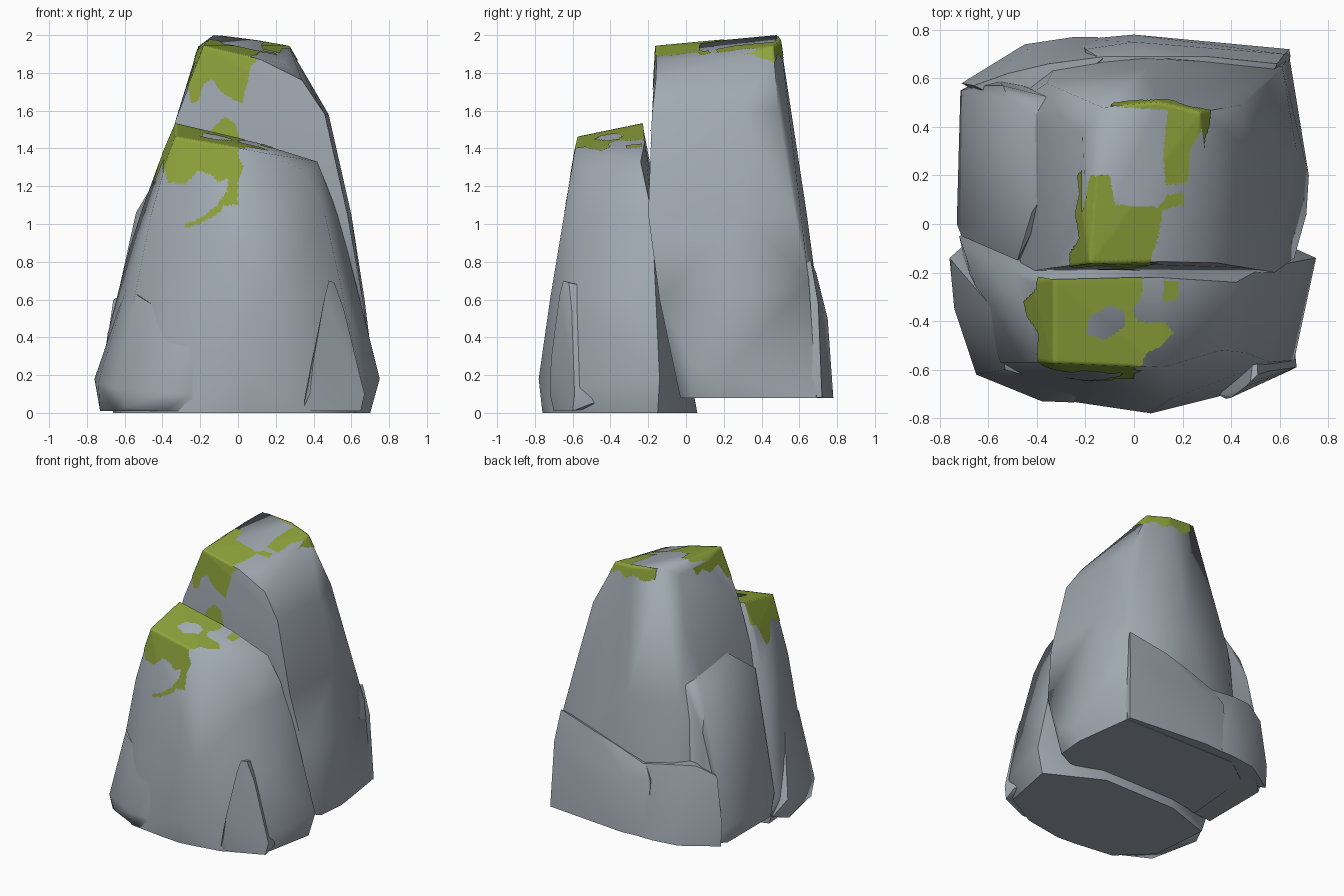
import bpy, bmesh, math


def material(name, rgb):
    m = bpy.data.materials.new(name)
    m.diffuse_color = (*rgb, 1)
    return m


STONE = material("grey stone", (0.355, 0.40, 0.445))
MOSS = material("green moss", (0.28, 0.37, 0.045))


def hull(points):
    """Convex chunk of stone around the given corner points."""
    bm = bmesh.new()
    for p in points:
        bm.verts.new(p)
    bmesh.ops.convex_hull(bm, input=bm.verts[:])
    bmesh.ops.delete(bm, geom=[v for v in bm.verts if not v.link_faces], context='VERTS')
    bmesh.ops.recalc_face_normals(bm, faces=bm.faces[:])
    return bm


def finish(bm, name, mat, angle):
    me = bpy.data.meshes.new(name)
    bm.to_mesh(me)
    bm.free()
    me.materials.append(mat)
    ob = bpy.data.objects.new(name, me)
    bpy.context.collection.objects.link(ob)
    bpy.ops.object.select_all(action='DESELECT')
    ob.select_set(True)
    bpy.context.view_layer.objects.active = ob
    bpy.ops.object.shade_smooth_by_angle(angle=math.radians(angle))
    return ob


def stone(name, points, angle=40):
    return finish(hull(points), name, STONE, angle)


def inside(u, v, poly):
    hit = False
    for (a, b), (c, d) in zip(poly, poly[1:] + poly[:1]):
        if (b > v) != (d > v) and u < (c - a) * (v - b) / (d - b) + a:
            hit = not hit
    return hit


def moss(name, points, patches, low):
    """Thin moss skin: a fine copy of the stone, kept only inside the patch outlines.
    Patches per facing direction; overlapping outlines make holes."""
    bm = hull(points)
    bmesh.ops.bisect_plane(bm, geom=bm.verts[:] + bm.edges[:] + bm.faces[:],
                           plane_co=(0, 0, low), plane_no=(0, 0, -1), clear_outer=True)
    bmesh.ops.triangulate(bm, faces=bm.faces[:])
    for _ in range(9):
        long_edges = [e for e in bm.edges if e.calc_length() > 0.02]
        if not long_edges or len(bm.faces) > 60000:
            break
        bmesh.ops.subdivide_edges(bm, edges=long_edges, cuts=1)
        bmesh.ops.triangulate(bm, faces=[f for f in bm.faces if len(f.verts) > 3])
    bm.normal_update()
    drop = []
    for f in bm.faces:
        c, n = f.calc_center_median(), f.normal
        if n.z > 0.6:
            key, u, v = "top", c.x, c.y
        elif abs(n.y) > abs(n.x):
            key, u, v = ("front" if n.y < 0 else "back"), c.x, c.z
        else:
            key, u, v = ("left" if n.x < 0 else "right"), c.y, c.z
        if sum(inside(u, v, p) for p in patches.get(key, [])) % 2 == 0:
            drop.append(f)
    for v, n in [(v, v.normal.copy()) for v in bm.verts]:
        v.co += n * 0.004
    bmesh.ops.delete(bm, geom=drop, context='FACES')
    finish(bm, name, MOSS, 80)


# Tall back rock
back_pts = [
    (-0.55, 0, .08), (-0.5, .55, .08), (-0.3, .70, .08), (.64, .69, .08), (.70, .25, .08),
    (.68, .03, .08), (.55, -.03, .08), (.72, .2, .2), (.71, .04, .25),
    (.66, -.14, .6), (.67, .3, .6), (-.55, .45, .7), (.61, .65, .7), (.1, .68, .75),
    (.58, -.2, 1.05), (.60, .3, 1.05), (.55, .58, 1.05), (.05, .64, 1.05), (-.36, .58, 1.05), (-.46, .4, 1.05),
    (-.46, -.2, 1.05), (.46, -.18, 1.58), (.48, .3, 1.58), (.44, .49, 1.6), (.05, .56, 1.55), (-.31, .45, 1.58),
    (-.33, -.18, 1.55), (.34, -.16, 1.76), (.34, .46, 1.78), (-.25, -.17, 1.75),
    (-.18, -.16, 1.94), (.12, -.155, 1.87), (.24, -.1, 1.85), (.27, .46, 1.94), (.1, .5, 1.97),
    (-.13, .48, 2.0), (-.21, .38, 1.94), (-.21, .05, 1.92)]
stone("tall_back_rock", back_pts, 46)

# Shorter front rock
front_pts = [
    (-.4, -.71, 0), (-.1, -.75, 0), (.05, -.76, 0), (.35, -.71, 0), (.62, -.56, 0), (.70, -.15, 0), (.3, .06, 0),
    (-.3, .06, 0), (-.66, -.06, 0), (-.62, -.5, 0), (.07, -.78, .18), (.75, -.14, .18), (.66, -.56, .15),
    (-.72, -.05, .2), (.15, -.72, .6), (-.2, -.69, .45), (.56, -.57, .6), (.64, -.17, .62), (-.55, -.57, .6),
    (-.69, -.14, .42), (-.575, -.18, .87),
    (-.46, -.57, 1.05), (.0, -.65, 1.0), (.46, -.53, 1.05), (.53, -.18, 1.05), (-.50, -.2, 1.1),
    (-.42, -.24, 1.32), (-.38, -.56, 1.33), (-.33, -.23, 1.53), (-.33, -.57, 1.46),
    (.12, -.59, 1.38), (.36, -.52, 1.28), (.42, -.24, 1.33), (.1, -.22, 1.43)]
stone("front_rock", front_pts, 60)

# Left side block
stone("left_block", [
    (-.70, -.02, .08), (-.70, .5, .08), (-.58, .62, .08), (-.73, .0, .2), (-.715, .55, .2), (-.71, -.05, .25),
    (-.58, -.03, .85), (-.54, .57, .9), (-.54, -.02, 1.06), (-.52, .52, 1.06), (-.62, .57, .6),
    (-.42, .45, 1.22), (-.42, .05, 1.26), (-.48, -.15, 1.1), (-.3, 0, .1), (-.2, .5, .1), (-.25, .3, 1.45),
    (-.34, .52, 1.22)], 45)

# Low slabs along the back
stone("back_slab", [
    (.64, .72, .08), (0, .78, .08), (-.22, .76, .08), (.645, .69, .2), (.62, .70, .58), (0, .75, .5),
    (-.2, .72, .5), (.59, .66, .81), (.3, .69, .74), (.1, .69, .68), (-.15, .69, .59),
    (.55, .4, .1), (.5, .5, .7), (-.2, .4, .1), (-.2, .5, .55)])
stone("back_left_slab", [
    (-.15, .77, .08), (-.25, .77, .08), (-.45, .74, .08), (-.70, .58, .08), (-.71, .58, .25),
    (-.44, .72, .3), (-.2, .74, .35), (-.12, .69, .6), (-.35, .66, .64), (-.52, .62, .66),
    (-.66, .57, .6), (-.4, .4, .1), (-.4, .45, .65), (-.1, .5, .1)], 50)

# Lump at the front left foot
stone("front_left_lump", [
    (-.73, -.2, .01), (-.65, -.58, .01), (-.59, -.64, .03), (-.38, -.72, .01), (-.22, -.725, .01),
    (-.76, -.14, .18), (-.74, -.35, .16), (-.65, -.62, .13), (-.38, -.73, .1), (-.25, -.735, .1),
    (-.53, -.6, .62), (-.22, -.69, .43), (-.58, -.35, .7), (-.3, -.3, .1), (-.68, -.07, .05)], 60)

# Split shard at the front right foot
stone("front_right_shard", [
    (.34, -.70, .01), (.42, -.70, .01), (.65, -.6, .01), (.67, -.59, .1), (.38, -.72, .1), (.4, -.715, .28),
    (.62, -.6, .28), (.56, -.605, .55), (.46, -.67, .62), (.48, -.65, .70), (.51, -.62, .69),
    (.5, -.45, .65), (.55, -.35, .05), (.66, -.5, .05)])

# Moss on the tall rock
moss("tall_rock_moss", back_pts, {
    "top": [[(-.28, -.2), (.05, -.2), (.1, -.05), (.12, .06), (.2, .08), (.2, .13), (.14, .12), (.1, .07),
             (-.08, .08), (-.1, .2), (-.18, .2), (-.21, .05), (-.28, -.04)],
            [(.13, .16), (.22, .17), (.23, .3), (.29, .42), (.28, .53), (-.1, .53), (-.1, .485), (.14, .47), (.12, .3)]],
    "front": [[(-.3, 1.98), (-.25, 1.64), (-.21, 1.65), (-.18, 1.74), (-.14, 1.77), (-.09, 1.7), (-.03, 1.66),
               (.02, 1.64), (.05, 1.75), (.07, 1.84), (.1, 1.86), (.1, 1.98)],
              [(-.16, 1.4), (-.14, 1.5), (-.07, 1.57), (-.01, 1.53), (.02, 1.4)]],
    "left": [[(-.2, 2), (-.2, 1.72), (-.12, 1.74), (-.06, 1.86), (.05, 1.84), (.12, 1.89), (.2, 1.87), (.25, 2)]],
    "right": [[(.15, 2), (.2, 1.88), (.35, 1.9), (.42, 1.87), (.52, 1.84), (.52, 2)]],
    "back": [[(-.1, 2.05), (-.09, 1.92), (0, 1.88), (.08, 1.91), (.15, 1.87), (.22, 1.9), (.35, 1.84), (.35, 2.05)]],
}, 1.38)

# Moss on the front rock
moss("front_rock_moss", front_pts, {
    "top": [[(-.45, -.2), (.04, -.2), (.03, -.3), (-.01, -.36), (.02, -.4), (.13, -.41), (.16, -.45), (.1, -.51),
             (.05, -.53), (0, -.64), (-.4, -.64), (-.4, -.45)],
            [(-.2, -.45), (-.12, -.48), (-.04, -.42), (-.04, -.36), (-.1, -.33), (-.18, -.38)],
            [(.12, -.23), (.18, -.24), (.18, -.31), (.12, -.32)]],
    "front": [[(-.45, 1.55), (-.37, 1.22), (-.28, 1.21), (-.21, 1.28), (-.14, 1.26), (-.11, 1.22), (-.05, 1.24),
               (-.06, 1.17), (-.12, 1.09), (-.2, 1.03), (-.28, 1.0), (-.28, .98), (-.2, 1.0), (-.1, 1.06),
               (-.07, 1.1), (0, 1.1), (.0, 1.22), (.03, 1.3), (.0, 1.36), (.04, 1.55)]],
    "left": [[(-.65, 1.6), (-.65, 1.22), (-.52, 1.3), (-.45, 1.34), (-.38, 1.22), (-.32, 1.2), (-.27, 1.36), (-.15, 1.4), (-.15, 1.6)]],
}, 0.95)
